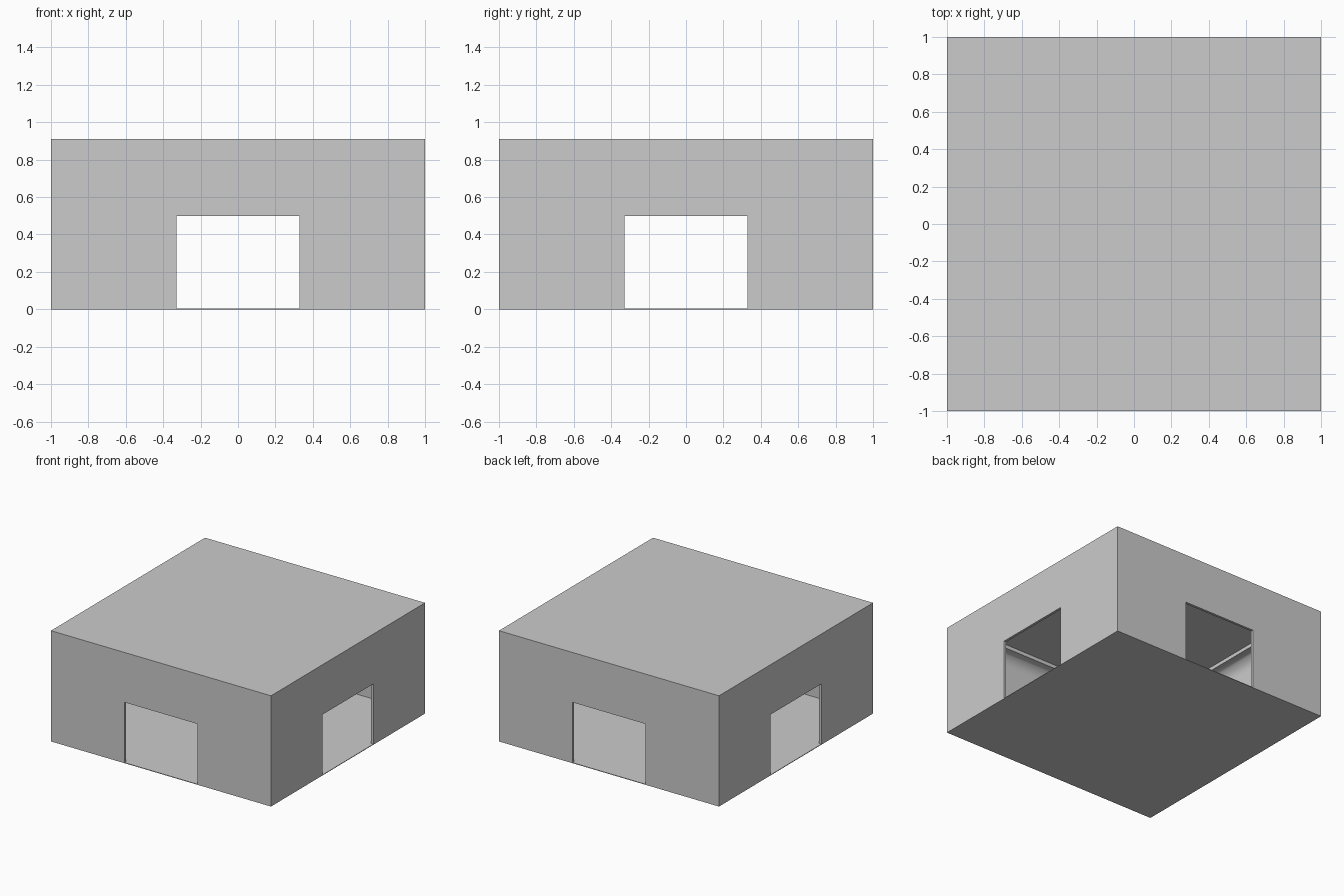
import bpy, bmesh, math

if "Cube" in bpy.data.objects:
    bpy.data.objects.remove(bpy.data.objects["Cube"])

H, T, FLOOR = 0.91, 0.02, 0.005      # height, wall thickness, floor thickness
DOOR_W, DOOR_H = 0.66, 0.50
CEIL = H - T


def box(name, x, y, z0, z1):
    """Box centred on x, y with half sizes x, y."""
    bm = bmesh.new()
    bmesh.ops.create_cube(bm, size=1)
    for v in bm.verts:
        v.co = (v.co.x * 2 * x, v.co.y * 2 * y, z0 + (v.co.z + 0.5) * (z1 - z0))
    return finish(name, bm)


def finish(name, bm):
    bmesh.ops.recalc_face_normals(bm, faces=bm.faces)
    me = bpy.data.meshes.new(name)
    bm.to_mesh(me)
    bm.free()
    ob = bpy.data.objects.new(name, me)
    bpy.context.collection.objects.link(ob)
    return ob


def cut(target, cutter):
    mod = target.modifiers.new("cut", 'BOOLEAN')
    mod.operation, mod.solver, mod.object = 'DIFFERENCE', 'EXACT', cutter
    bpy.context.view_layer.objects.active = target
    bpy.ops.object.modifier_apply(modifier=mod.name)
    bpy.data.objects.remove(cutter)


# Floor slab
box("floor", 1, 1, 0, FLOOR)

# Walls and roof, hollowed, with a doorway in each side
shell = box("walls_and_roof", 1, 1, FLOOR, H)
cut(shell, box("room_cutter", 1 - T, 1 - T, -0.1, CEIL))
cut(shell, box("door_cutter_x", 1.5, DOOR_W / 2, -0.1, DOOR_H))
cut(shell, box("door_cutter_y", DOOR_W / 2, 1.5, -0.1, DOOR_H))

# Cove moulding around the ceiling: (distance from centre, height)
R, LIP = 0.10, 0.03
wall = 1 - T
profile = [(wall, CEIL), (wall - R, CEIL)]
for i in range(9):
    a = math.radians(90 - 90 * i / 8)
    profile.append((wall - R + R * math.cos(a), CEIL - LIP - R + R * math.sin(a)))
bm = bmesh.new()
rings = [[bm.verts.new((d * sx, d * sy, z)) for d, z in profile]
         for sx, sy in ((1, 1), (-1, 1), (-1, -1), (1, -1))]
n = len(profile)
for k in range(4):
    a, b = rings[k], rings[(k + 1) % 4]
    for i in range(n):
        j = (i + 1) % n
        bm.faces.new((a[i], a[j], b[j], b[i]))
cove = finish("ceiling_cove", bm)
bpy.ops.object.select_all(action='DESELECT')
cove.select_set(True)
bpy.context.view_layer.objects.active = cove
bpy.ops.object.shade_smooth_by_angle(angle=math.radians(30))
